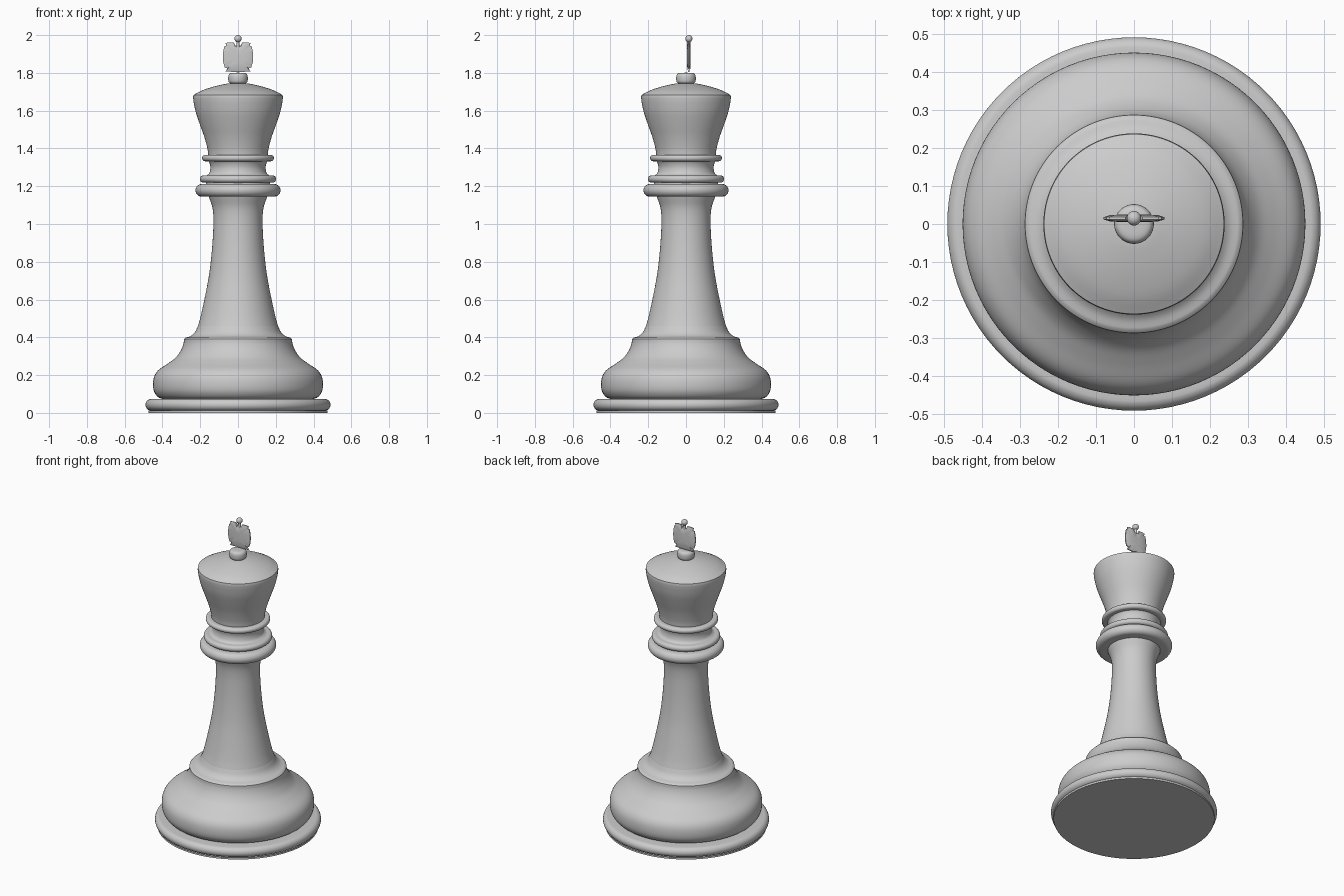
import bpy, bmesh, math
from mathutils import Vector

if "Cube" in bpy.data.objects:
    bpy.data.objects.remove(bpy.data.objects["Cube"])

SIDES = 96


def finish(bm, name, angle=35):
    bmesh.ops.remove_doubles(bm, verts=bm.verts, dist=1e-5)
    bmesh.ops.recalc_face_normals(bm, faces=bm.faces)
    mesh = bpy.data.meshes.new(name)
    bm.to_mesh(mesh)
    bm.free()
    ob = bpy.data.objects.new(name, mesh)
    bpy.context.collection.objects.link(ob)
    bpy.ops.object.select_all(action='DESELECT')
    ob.select_set(True)
    bpy.context.view_layer.objects.active = ob
    bpy.ops.object.shade_smooth_by_angle(angle=math.radians(angle))
    return ob


def smooth(pts, steps=5):
    """Catmull-Rom curve through profile points."""
    p = [Vector(q) for q in pts]
    if len(p) < 3:
        return p
    p = [2 * p[0] - p[1]] + p + [2 * p[-1] - p[-2]]
    out = []
    for a, b, c, d in zip(p, p[1:], p[2:], p[3:]):
        for i in range(steps):
            t = i / steps
            out.append(0.5 * (2 * b + (c - a) * t + (2 * a - 5 * b + 4 * c - d) * t ** 2
                              + (3 * b - a - 3 * c + d) * t ** 3))
    return out + [p[-2]]


def lathe(name, *sections):
    """Spin (radius, z) curves round z; each section break stays a crease."""
    bm = bmesh.new()
    prof = []
    for s in sections:
        prof += smooth(s)
    verts = [bm.verts.new((max(q.x, 0), 0, q.y)) for q in prof]
    edges = [bm.edges.new(e) for e in zip(verts, verts[1:])]
    bmesh.ops.spin(bm, geom=verts + edges, cent=(0, 0, 0), axis=(0, 0, 1),
                   angle=math.tau, steps=SIDES)
    return finish(bm, name)


def roll(r_in, r_out, z0, z1, n=10):
    """Rounded rim profile bulging outwards from z0 to z1."""
    h = (z1 - z0) / 2
    arc = [(r_out - h + h * math.cos(a), (z0 + z1) / 2 + h * math.sin(a))
           for a in [math.pi * (i / n - 0.5) for i in range(n + 1)]]
    return [(r_in, z0), arc[0]], arc, [arc[-1], (r_in, z1)]


# Base: thin foot disc, rounded plinth, swelling body
lathe("foot_pad", [(0, 0), (0.475, 0)], [(0.475, 0), (0.475, 0.012)])
lathe("plinth", *roll(0.39, 0.49, 0.012, 0.074))
lathe("base_body",
      [(0.40, 0.074), (0.425, 0.085), (0.445, 0.115), (0.45, 0.155), (0.443, 0.195),
       (0.42, 0.228), (0.37, 0.262), (0.33, 0.293), (0.303, 0.33), (0.289, 0.365), (0.286, 0.39)],
      [(0.286, 0.39), (0.278, 0.398)],
      [(0.278, 0.398), (0.25, 0.407), (0.228, 0.427), (0.212, 0.46)])

# Tapering stem
lathe("stem", [(0.212, 0.46), (0.198, 0.51), (0.178, 0.6), (0.155, 0.72), (0.14, 0.84),
               (0.132, 0.95), (0.13, 1.03), (0.136, 1.09), (0.155, 1.145)])

# Collars and neck
lathe("collar_lower", *roll(0.15, 0.225, 1.145, 1.212))
lathe("collar_middle", *roll(0.15, 0.202, 1.219, 1.257))
lathe("neck", [(0.17, 1.21), (0.17, 1.22)],
      [(0.17, 1.255), (0.153, 1.268), (0.146, 1.295), (0.15, 1.32), (0.16, 1.338)])
lathe("collar_upper", *roll(0.15, 0.19, 1.332, 1.366))

# Flared head with domed top
lathe("head",
      [(0.157, 1.362), (0.162, 1.40), (0.178, 1.46), (0.203, 1.53), (0.223, 1.59),
       (0.234, 1.64), (0.238, 1.67)],
      [(0.238, 1.67), (0.236, 1.683)],
      [(0.236, 1.683), (0.19, 1.707), (0.13, 1.727), (0.07, 1.741), (0.04, 1.745)])

# Finial knob
lathe("finial_knob", [(0.038, 1.742), (0.049, 1.752), (0.052, 1.771), (0.049, 1.789),
                      (0.036, 1.799), (0, 1.801)])

# Cross: lens-shaped plate with notched corners
Y, ZC = 0.015, 1.885
half = [(0, 1.806), (0.035, 1.806), (0.066, 1.807), (0.056, 1.824), (0.07, 1.829),
        (0.078, 1.855), (0.08, 1.885), (0.078, 1.915), (0.072, 1.941), (0.062, 1.944),
        (0.066, 1.958), (0.045, 1.962), (0.022, 1.961), (0.015, 1.945), (0, 1.943)]
outline = half + [(-x, z) for x, z in reversed(half[1:-1])]
bm = bmesh.new()
rings = []
for s, d in ((0.4, -0.010), (0.8, -0.008), (1, -0.003), (1, 0.003), (0.8, 0.008), (0.4, 0.010)):
    rings.append([bm.verts.new((x * s, Y + d, ZC + (z - ZC) * s)) for x, z in outline])
n = len(outline)
for a, b in zip(rings, rings[1:]):
    for i in range(n):
        j = (i + 1) % n
        bm.faces.new((a[i], a[j], b[j], b[i]))
bm.faces.new(rings[0])
bm.faces.new(rings[-1])
finish(bm, "cross_plate")

# Small pin and ball on top of the cross
bpy.ops.mesh.primitive_cylinder_add(vertices=16, radius=0.009, depth=0.04, location=(0, Y, 1.957))
bpy.context.object.name = "cross_pin"
bpy.ops.object.shade_smooth_by_angle()
bpy.ops.mesh.primitive_uv_sphere_add(segments=24, ring_count=12, radius=0.019, location=(0, Y, 1.981))
bpy.context.object.name = "cross_ball"
bpy.ops.object.shade_smooth_by_angle()
